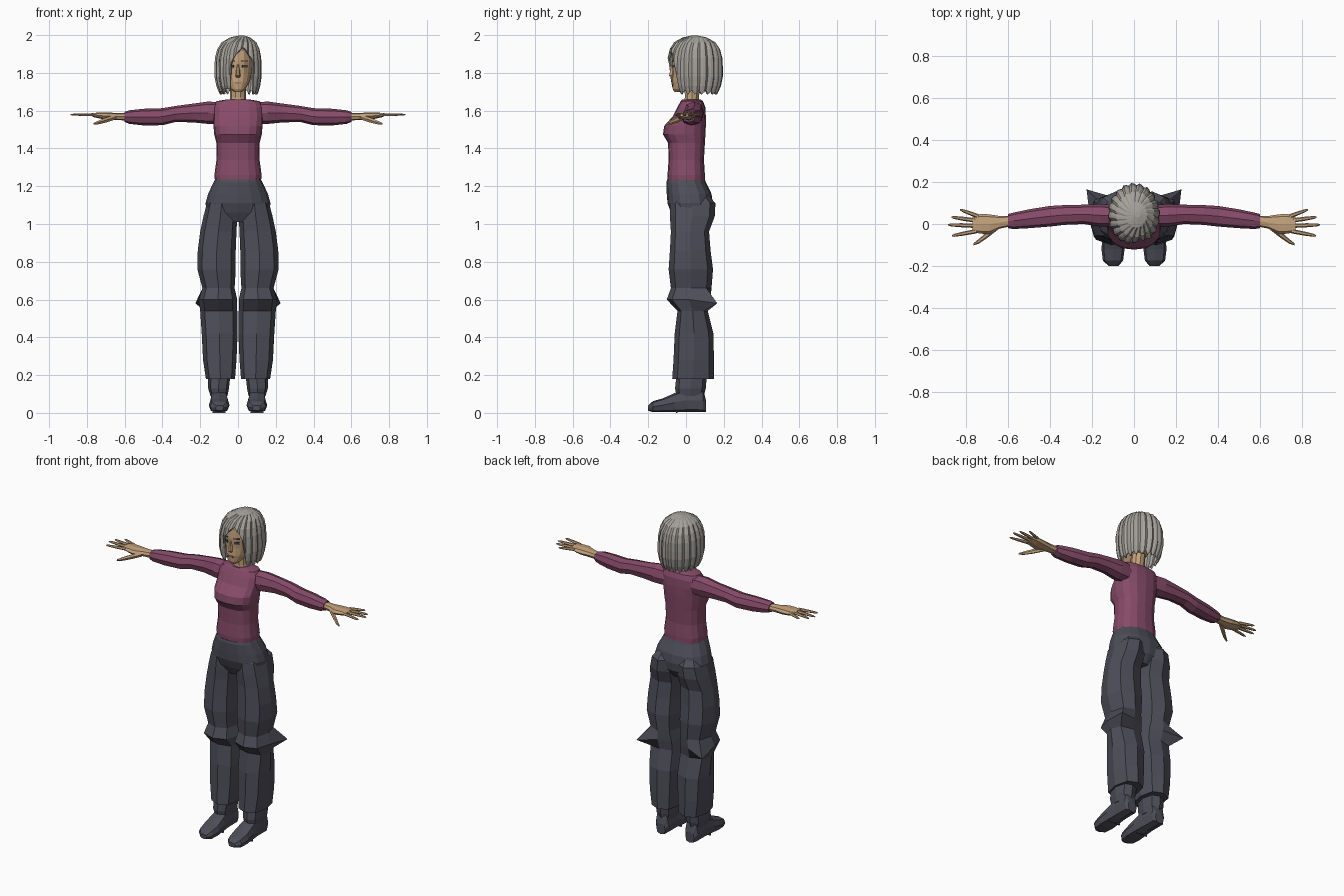
import bpy, bmesh, math
from mathutils import Vector, Matrix

if "Cube" in bpy.data.objects:
    bpy.data.objects.remove(bpy.data.objects["Cube"])


def material(name, rgb):
    m = bpy.data.materials.new(name)
    m.use_nodes = True
    m.diffuse_color = (*rgb, 1)
    bsdf = m.node_tree.nodes["Principled BSDF"]
    bsdf.inputs["Base Color"].default_value = (*rgb, 1)
    bsdf.inputs["Roughness"].default_value = 0.9
    return m


SKIN = material("skin", (0.55, 0.36, 0.20))
SHIRT = material("plum shirt", (0.24, 0.07, 0.14))
PANTS = material("slate cloth", (0.075, 0.075, 0.10))
HAIR = material("grey hair", (0.38, 0.36, 0.33))
DARK = material("dark eye", (0.05, 0.045, 0.06))
LIPS = material("lips", (0.40, 0.20, 0.13))


def finish(bm, name, mat):
    bmesh.ops.recalc_face_normals(bm, faces=bm.faces)
    me = bpy.data.meshes.new(name)
    bm.to_mesh(me)
    bm.free()
    me.materials.append(mat)
    ob = bpy.data.objects.new(name, me)
    bpy.context.collection.objects.link(ob)
    return ob


def ring(axis, pos, a0, a1, b0, b1, n, p=2.0):
    """Superellipse filling the box a0..a1, b0..b1 across the given axis."""
    pts = []
    for i in range(n):
        t = 2 * math.pi * i / n
        c, s = math.cos(t), math.sin(t)
        a = (a0 + a1) / 2 + (a1 - a0) / 2 * math.copysign(abs(c) ** (2 / p), c)
        b = (b0 + b1) / 2 + (b1 - b0) / 2 * math.copysign(abs(s) ** (2 / p), s)
        pts.append(Vector({"x": (pos, a, b), "y": (a, pos, b), "z": (a, b, pos)}[axis]))
    return pts


def loft(name, rings, mat, side=1):
    """Skin a list of point rings, closed at both ends."""
    bm = bmesh.new()
    rows = [[bm.verts.new((v.x * side, v.y, v.z)) for v in r] for r in rings]
    n = len(rows[0])
    for lo, hi in zip(rows, rows[1:]):
        for i in range(n):
            j = (i + 1) % n
            bm.faces.new((lo[i], lo[j], hi[j], hi[i]))
    bm.faces.new(rows[0])
    bm.faces.new(rows[-1])
    return finish(bm, name, mat)


def centred(name, rows, mat, n, p=2.0):
    """Loft up z from rows of height, half width, front y and back y."""
    return loft(name, [ring("z", z, -w, w, f, b, n, p) for z, w, f, b in rows], mat)


def plate(name, x, y, z, w, h, mat, turn=0):
    bm = bmesh.new()
    bmesh.ops.create_cube(bm, size=1)
    bm.transform(Matrix.Translation((x, y, z)) @ Matrix.Rotation(turn, 4, "Z")
                 @ Matrix.Diagonal((w, 0.008, h, 1)))
    return finish(bm, name, mat)


# Torso and hips
centred("shirt_torso", [
    (1.20, .12, -.095, .10), (1.26, .125, -.098, .10), (1.34, .114, -.092, .095),
    (1.43, .115, -.095, .10), (1.475, .126, -.122, .103), (1.52, .13, -.115, .105),
    (1.57, .132, -.07, .105), (1.62, .13, -.045, .102), (1.65, .115, -.028, .09),
    (1.66, .055, -.02, .075)], SHIRT, 16, 2.5)
centred("trouser_hips", [
    (1.01, .07, -.055, .10), (1.06, .165, -.08, .135), (1.11, .172, -.098, .142),
    (1.16, .158, -.102, .135), (1.22, .13, -.104, .106), (1.235, .122, -.10, .10)],
    PANTS, 16, 2.3)

# Neck and head
centred("neck", [(1.62, .05, -.015, .07), (1.67, .042, -.008, .07), (1.74, .04, -.01, .08)],
        SKIN, 10)
centred("head", [
    (1.70, .022, -.062, -.01), (1.715, .04, -.07, .02), (1.755, .063, -.074, .09),
    (1.80, .074, -.071, .13), (1.86, .08, -.075, .14), (1.92, .074, -.07, .13),
    (1.965, .045, -.03, .10)], SKIN, 16, 2.2)
loft("nose", [ring("z", z, -w, w, f, -.055, 6) for z, w, f in
              ((1.775, .010, -.078), (1.785, .013, -.093), (1.845, .006, -.077))], SKIN)
plate("mouth", 0, -.072, 1.747, .034, .009, LIPS)

LEG = [  # height, inner x, outer x, front y, back y
    (1.15, .03, .13, -.06, .12), (1.11, .008, .165, -.085, .156),
    (1.04, .004, .183, -.085, .152), (.96, .008, .20, -.08, .122),
    (.86, .012, .213, -.085, .13), (.76, .012, .215, -.092, .143),
    (.66, .018, .188, -.08, .135), (.60, .004, .208, -.102, .13),
    (.54, .004, .20, -.045, .115), (.42, .002, .192, -.06, .145),
    (.28, .008, .185, -.066, .148), (.18, .016, .17, -.073, .148)]
SLEEVE = [  # x, front y, back y, bottom z, top z
    (.09, -.01, .09, 1.53, 1.645), (.16, -.012, .095, 1.53, 1.648),
    (.24, .0, .092, 1.538, 1.637), (.33, -.004, .09, 1.54, 1.625),
    (.40, -.012, .086, 1.523, 1.613), (.50, -.02, .07, 1.522, 1.61),
    (.575, -.024, .054, 1.53, 1.602), (.60, -.02, .048, 1.54, 1.594)]
SHOE = [  # y, inner x, outer x, top z
    (.105, .07, .13, .07), (.09, .058, .145, .125), (.0, .056, .146, .13),
    (-.06, .05, .15, .105), (-.12, .045, .155, .078), (-.175, .052, .148, .062),
    (-.2, .075, .12, .04)]
FINGERS = [  # name, base x, base y, tip x, tip y
    ("little", .74, .036, .828, .068), ("ring", .75, .016, .87, .033),
    ("middle", .755, -.008, .886, -.004), ("index", .75, -.034, .868, -.056)]

for side, label in ((1, "left"), (-1, "right")):
    # Trouser leg, with the sharp fold behind the knee
    rows = [ring("z", z, a, b, f, k, 8, 2.5) for z, a, b, f, k in LEG]
    rows[7][1] = Vector((.226, .165, .58))
    loft(label + "_trouser_leg", rows, PANTS, side)
    loft(label + "_ankle", [ring("z", z, a, b, f, k, 8, 2.5) for z, a, b, f, k in (
        (.09, .056, .146, -.05, .095), (.13, .048, .158, -.058, .105),
        (.20, .04, .158, -.05, .11))], PANTS, side)
    loft(label + "_shoe", [ring("y", y, a, b, .004 if y > -.19 else .012, t, 8, 3)
                           for y, a, b, t in SHOE], PANTS, side)
    plate(label + "_sole", side * .1, -.05, .006, .07, .012, PANTS)

    # Sleeve and hand
    loft(label + "_sleeve", [ring("x", x, f, b, lo, hi, 8, 2.3)
                             for x, f, b, lo, hi in SLEEVE], SHIRT, side)
    loft(label + "_palm", [ring("x", x, f, b, lo, hi, 8, 2.5) for x, f, b, lo, hi in (
        (.58, -.01, .04, 1.548, 1.588), (.64, -.022, .038, 1.55, 1.588),
        (.69, -.048, .046, 1.552, 1.59), (.73, -.046, .048, 1.558, 1.59),
        (.77, -.038, .036, 1.567, 1.588))], SKIN, side)
    for finger, x0, y0, x1, y1 in FINGERS:
        rows = []
        for t, r in ((0, .011), (.55, .0095), (.9, .007), (1, .003)):
            x, y = x0 + (x1 - x0) * t, y0 + (y1 - y0) * t
            rows.append(ring("x", x, y - r, y + r, 1.579 - r * .8, 1.579 + r * .8, 6))
        loft(f"{label}_{finger}_finger", rows, SKIN, side)
    loft(label + "_thumb", [ring("x", x, y - r, y + r, z - r, z + r, 6) for x, y, z, r in (
        (.65, -.015, 1.565, .014), (.70, -.052, 1.55, .015),
        (.74, -.083, 1.537, .011), (.765, -.097, 1.53, .005))], SKIN, side)

    # Painted eye and brow
    plate(label + "_eye", side * .035, -.061, 1.835, .03, .015, DARK, side * .42)
    plate(label + "_brow", side * .036, -.063, 1.862, .036, .006, DARK, side * .42)
    loft(label + "_ear", [ring("x", x, .01, .045, 1.79, 1.85, 6)
                          for x in (.06, .085)], SKIN, side)

# Bobbed hair: ridged locks falling from the crown, open over the face
DOME = [(1.998, .10), (1.988, .42), (1.962, .74), (1.925, .90), (1.88, .98),
        (1.83, 1.0), (1.78, 1.0), (1.73, .93), (1.685, .80)]


def dome_scale(z):
    for (z0, s0), (z1, s1) in zip(DOME, DOME[1:]):
        if z >= z1:
            return s0 + (s1 - s0) * (z0 - z) / (z0 - z1)
    return DOME[-1][1]


def hair_end(angle, lock):
    off = abs(angle - 12)
    if off < 32:
        return 1.935 - .09 * (off / 32) ** 1.5
    if abs(angle) < 52:
        return 1.715
    return 1.685 + .012 * lock


bm = bmesh.new()
COLUMNS = 60
LOCK = (1.0, 1.02, .95)
columns = []
for i in range(COLUMNS):
    deg = i * 360 / COLUMNS
    deg = deg - 360 if deg > 180 else deg
    end = hair_end(deg, i % 3)
    column = []
    for k, (z, _) in enumerate(DOME):
        z = max(z, end)
        s = dome_scale(z)
        r = s * (LOCK[i % 3] if k else 1)
        # Locks sweep a little round the crown
        a = math.radians(deg) + .5 * max(0, z - 1.90) / .1 * (1 - s)
        depth = .148 if abs(deg) > 90 else .145
        crown = .02 * (1 - s)
        column.append(bm.verts.new((.123 * r * math.sin(a) + crown,
                                    .045 - depth * r * math.cos(a), z)))
    columns.append(column)
for i in range(COLUMNS):
    a, b = columns[i], columns[(i + 1) % COLUMNS]
    for k in range(len(DOME) - 1):
        bm.faces.new((a[k], a[k + 1], b[k + 1], b[k]))
bm.faces.new([c[0] for c in columns])
bmesh.ops.remove_doubles(bm, verts=bm.verts, dist=.0005)
hair = finish(bm, "bobbed_hair", HAIR)
thick = hair.modifiers.new("thickness", "SOLIDIFY")
thick.thickness = .01
thick.offset = -1
